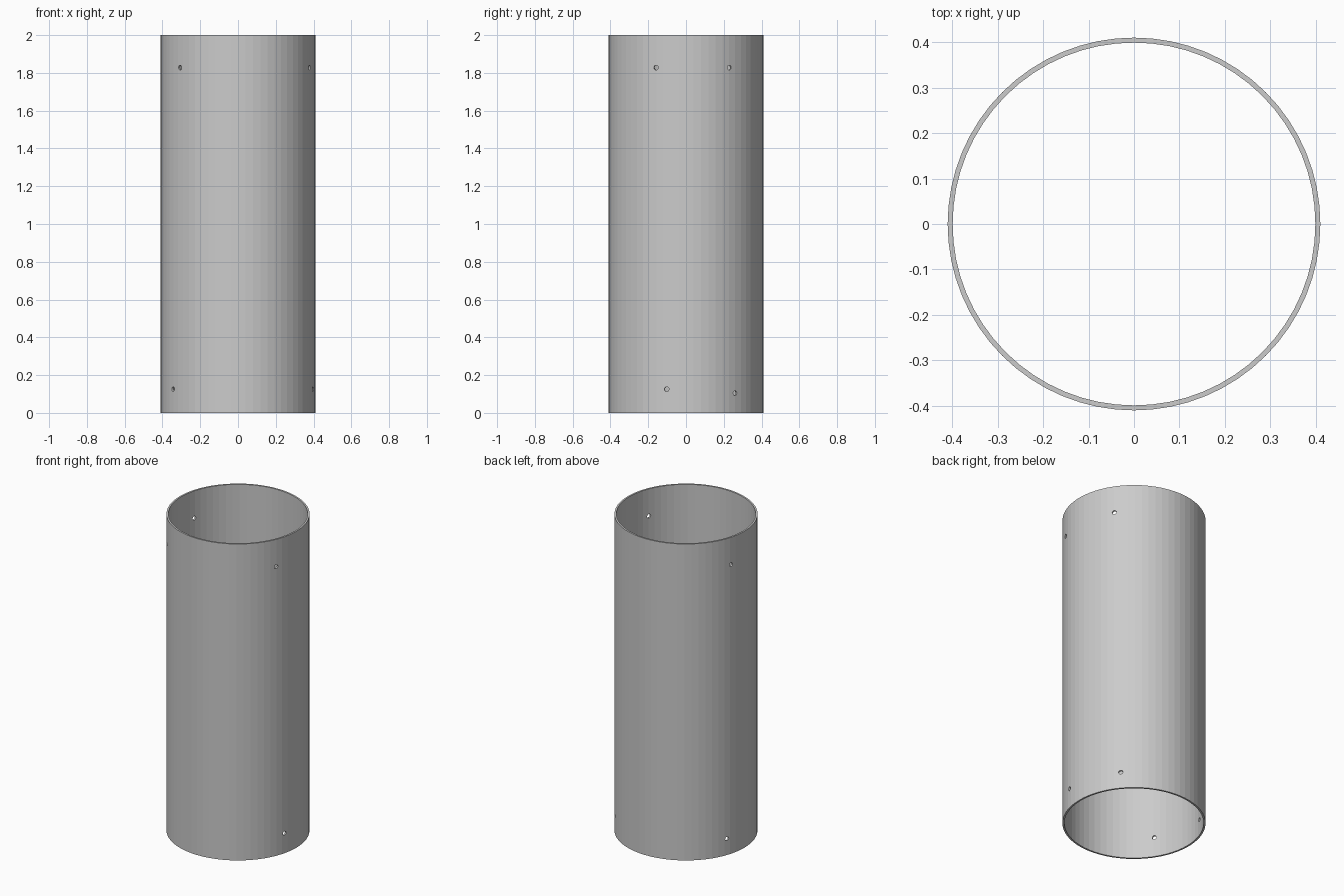
import bpy, bmesh
from math import radians, cos, sin
from mathutils import Matrix, Vector

if "Cube" in bpy.data.objects:
    bpy.data.objects.remove(bpy.data.objects["Cube"])

R_OUT, R_IN, HEIGHT, SIDES = 0.41, 0.399, 2.0, 64
# drilled holes: (angle in degrees, height)
HOLES = [(-22.8, 1.828), (34, 1.828), (164, 1.828), (221.6, 1.828),
         (-14.5, 0.126), (39.3, 0.105), (160, 0.103), (213, 0.126)]


def make_object(name, bm):
    bmesh.ops.recalc_face_normals(bm, faces=bm.faces)
    mesh = bpy.data.meshes.new(name)
    bm.to_mesh(mesh)
    bm.free()
    obj = bpy.data.objects.new(name, mesh)
    bpy.context.collection.objects.link(obj)
    return obj


# Tube wall: rectangular section swept around z
bm = bmesh.new()
section = [(R_IN, 0), (R_OUT, 0), (R_OUT, HEIGHT), (R_IN, HEIGHT)]
rings = []
for i in range(SIDES):
    a = radians(360 * i / SIDES)
    rings.append([bm.verts.new((r * cos(a), r * sin(a), z)) for r, z in section])
for i in range(SIDES):
    p, q = rings[i], rings[(i + 1) % SIDES]
    for j in range(4):
        k = (j + 1) % 4
        bm.faces.new((p[j], q[j], q[k], p[k]))
tube = make_object("tube_wall", bm)

# Radial drill pins for the bolt holes near both ends
bm = bmesh.new()
for angle, z in HOLES:
    a = radians(angle)
    direction = Vector((cos(a), sin(a), 0))
    turn = direction.to_track_quat('Z', 'Y').to_matrix().to_4x4()
    place = Matrix.Translation(direction * R_OUT + Vector((0, 0, z))) @ turn
    bmesh.ops.create_cone(bm, cap_ends=True, segments=16, radius1=0.0125,
                          radius2=0.0125, depth=0.08, matrix=place)
drill = make_object("hole_cutter", bm)
drill.hide_render = True

# Cut the holes
cut = tube.modifiers.new("holes", 'BOOLEAN')
cut.operation = 'DIFFERENCE'
cut.solver = 'EXACT'
cut.object = drill
bpy.context.view_layer.objects.active = tube
bpy.ops.object.modifier_apply(modifier=cut.name)
bpy.data.objects.remove(drill)
